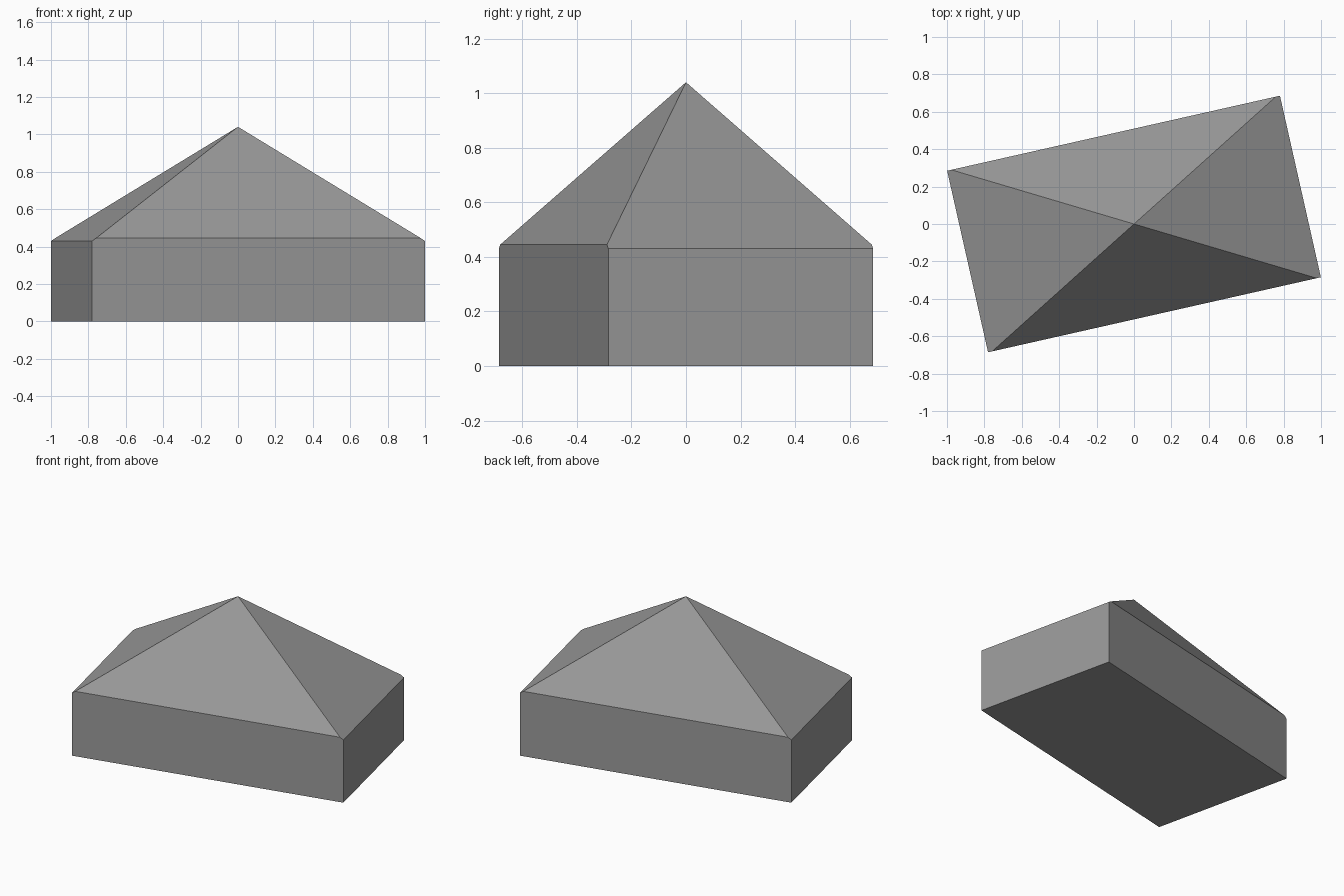
import bpy
import bmesh
from math import radians
from mathutils import Matrix, Vector

cube = bpy.data.objects.get("Cube")
if cube:
    bpy.data.objects.remove(cube, do_unlink=True)

HALF_LENGTH, HALF_WIDTH = 0.912, 0.4975
APEX = 1.04
LONG_EAVE, SHORT_EAVE = 0.445, 0.43

# One flat grey
grey = bpy.data.materials.new("plain_grey")
grey.use_nodes = True
colour = (0.32, 0.32, 0.32, 1)
grey.diffuse_color = colour
grey.node_tree.nodes["Principled BSDF"].inputs["Base Color"].default_value = colour

# Rectangular block standing on the ground
bm = bmesh.new()
size = Matrix.Diagonal((2 * HALF_LENGTH, 2 * HALF_WIDTH, APEX + 0.1, 1))
bmesh.ops.create_cube(bm, size=1, matrix=size)
bmesh.ops.translate(bm, verts=bm.verts, vec=(0, 0, (APEX + 0.1) / 2))

# Cut the hipped roof: four slopes that meet at the apex
slopes = []
for side in (-1, 1):
    slopes.append(Vector((side * (APEX - SHORT_EAVE), 0, HALF_LENGTH)))
    slopes.append(Vector((0, side * (APEX - LONG_EAVE), HALF_WIDTH)))
for normal in slopes:
    geom = bm.verts[:] + bm.edges[:] + bm.faces[:]
    cut = bmesh.ops.bisect_plane(bm, geom=geom, plane_co=(0, 0, APEX),
                                 plane_no=normal.normalized(), clear_outer=True)
    rim = [e for e in cut["geom_cut"] if isinstance(e, bmesh.types.BMEdge)]
    bmesh.ops.contextual_create(bm, geom=rim)
bmesh.ops.remove_doubles(bm, verts=bm.verts, dist=0.0005)
bmesh.ops.recalc_face_normals(bm, faces=bm.faces)

# Turn the whole building slightly about the vertical
bmesh.ops.rotate(bm, verts=bm.verts, matrix=Matrix.Rotation(radians(12.7), 3, "Z"))

mesh = bpy.data.meshes.new("hipped_roof_block")
bm.to_mesh(mesh)
bm.free()
mesh.materials.append(grey)
block = bpy.data.objects.new("hipped_roof_block", mesh)
bpy.context.collection.objects.link(block)
